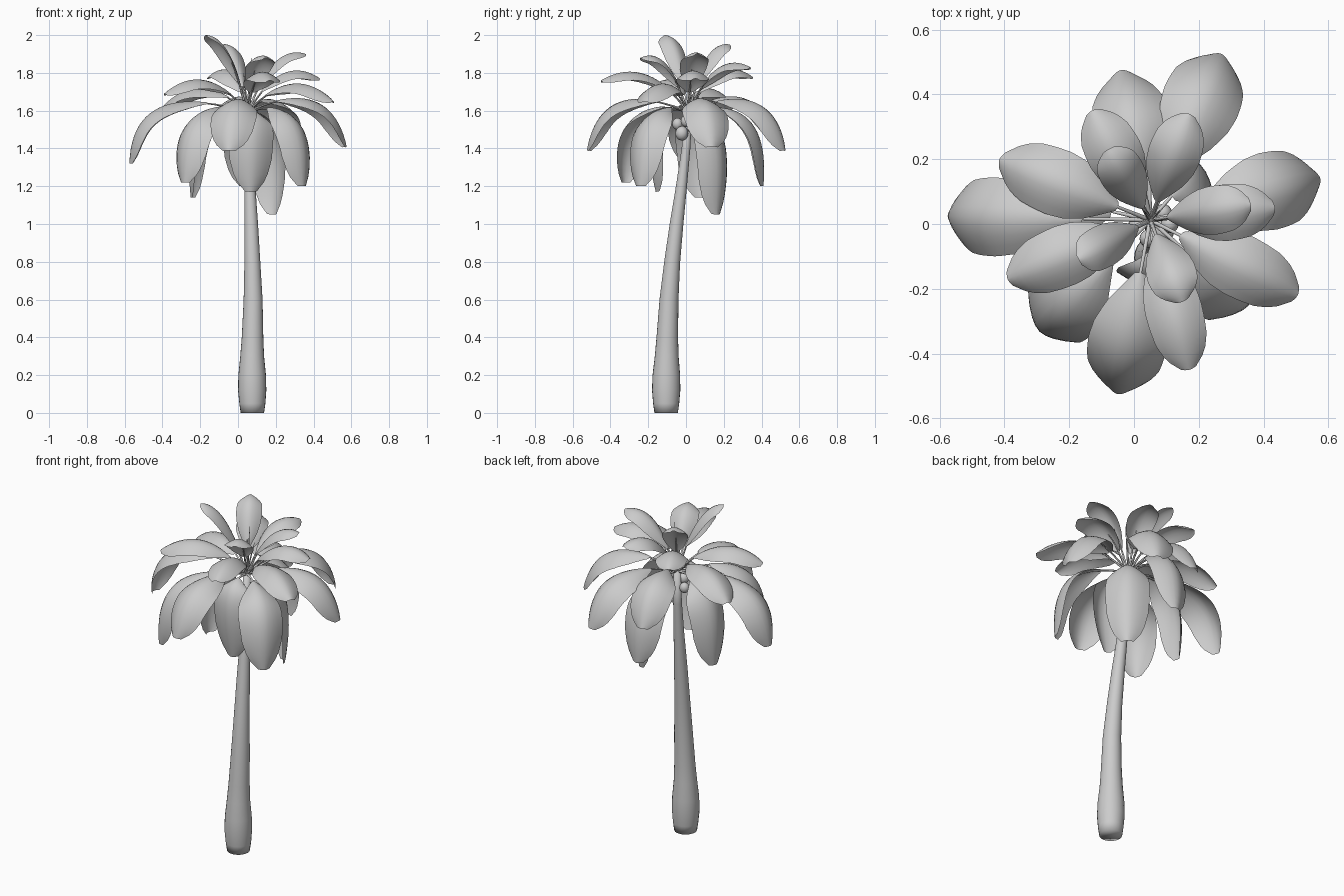
import bpy, bmesh, math
from mathutils import Vector

if "Cube" in bpy.data.objects:
    bpy.data.objects.remove(bpy.data.objects["Cube"])

CROWN = Vector((0.05, 0.012, 1.6))


def make_object(name, bm, angle=60):
    bmesh.ops.recalc_face_normals(bm, faces=bm.faces)
    me = bpy.data.meshes.new(name)
    bm.to_mesh(me)
    bm.free()
    for p in me.polygons:
        p.use_smooth = True
    ob = bpy.data.objects.new(name, me)
    bpy.context.collection.objects.link(ob)
    bpy.context.view_layer.objects.active = ob
    ob.select_set(True)
    bpy.ops.object.shade_smooth_by_angle(angle=math.radians(angle))
    ob.select_set(False)
    return ob


def frame(path, i, side):
    t = (path[min(i + 1, len(path) - 1)] - path[max(i - 1, 0)]).normalized()
    return side, t.cross(side).normalized()


def tube(bm, path, radii, side, sides):
    rings = []
    for i, p in enumerate(path):
        u, v = frame(path, i, side)
        rings.append([bm.verts.new(p + radii[i] * (u * math.cos(a) + v * math.sin(a)))
                      for a in (2 * math.pi * k / sides for k in range(sides))])
    for a, b in zip(rings, rings[1:]):
        for k in range(sides):
            bm.faces.new((a[k], a[(k + 1) % sides], b[(k + 1) % sides], b[k]))
    bm.faces.new(rings[0])
    bm.faces.new(rings[-1])


def lerp_table(table, s):
    for (s0, w0), (s1, w1) in zip(table, table[1:]):
        if s <= s1:
            return w0 + (w1 - w0) * (s - s0) / (s1 - s0)
    return table[-1][1]


# Trunk: leaning, swollen at the foot
trunk = [(.076, -.105, 0, .062), (.076, -.105, .05, .069), (.075, -.105, .12, .075),
         (.075, -.104, .2, .073), (.075, -.102, .3, .063), (.077, -.099, .4, .057),
         (.08, -.09, .6, .05), (.076, -.073, .8, .042), (.07, -.05, 1.0, .036),
         (.063, -.024, 1.2, .029), (.055, .0, 1.4, .023), (.05, .012, 1.6, .02)]
bm = bmesh.new()
tube(bm, [Vector(p[:3]) for p in trunk], [p[3] for p in trunk], Vector((1, 0, 0)), 24)
make_object("trunk", bm, 120)

# Fronds, given by their tip positions
tips = [(-.17, -.11, 2.0), (-.08, .23, 1.95), (.36, .06, 1.9), (.15, -.24, 1.88),
        (.17, .34, 1.83), (-.13, .35, 1.78), (.435, .05, 1.77), (.17, -.45, 1.76),
        (-.39, -.17, 1.69), (.505, -.22, 1.65), (-.415, .2, 1.6), (-.04, .475, 1.45),
        (.575, .14, 1.41), (.27, .525, 1.39), (-.05, -.525, 1.39), (-.575, .025, 1.32),
        (-.29, -.33, 1.22), (.35, -.25, 1.2), (.04, .41, 1.2), (.07, -.16, 1.17),
        (-.25, .08, 1.14), (.19, .17, 1.05)]
outline = [(0, .14), (.08, .44), (.18, .73), (.32, .93), (.48, 1), (.64, .98),
           (.78, .92), (.88, .78), (.95, .57), (1, .27)]
STEPS, ACROSS = 18, 8

for n, tip in enumerate(tips, 1):
    tip = Vector(tip)
    flat = Vector((tip.x - CROWN.x, tip.y - CROWN.y, 0))
    reach, out = flat.length, flat.normalized()
    side = Vector((0, 0, 1)).cross(out)
    d = 2 - tip.z
    # Middle fronds arch further out before hanging
    bulge = max(0, 1 - abs(tip.z - 1.33) / 0.25)
    far = (0.42 + d * d + 0.1 * bulge) * reach
    if tip.z < 1.3:
        far = max(far, 0.3)
    ctrl = Vector((CROWN.x, CROWN.y, 1.78 + 0.4 * (tip.z - 1.45) + 0.05 * bulge)) + out * far

    def bend(t):
        return CROWN * (1 - t) ** 2 + ctrl * 2 * t * (1 - t) + tip * t * t

    # Arched blade
    half = 0.066 + 0.056 * min(d / 0.6, 1)
    path = [bend(0.19 + 0.81 * i / STEPS) for i in range(STEPS + 1)]
    bm = bmesh.new()
    rows = []
    for i, p in enumerate(path):
        u, v = frame(path, i, side)
        w = half * lerp_table(outline, i / STEPS)
        row = []
        for k in range(ACROSS + 1):
            c = 2 * k / ACROSS - 1
            row.append(bm.verts.new(p + u * c * w - v * 0.52 * w * abs(c) ** 1.7))
        rows.append(row)
    for a, b in zip(rows, rows[1:]):
        for k in range(ACROSS):
            bm.faces.new((a[k], a[k + 1], b[k + 1], b[k]))
    make_object(f"frond_blade_{n}", bm)

    # Stalk, tucked just under the base of the blade
    bm = bmesh.new()
    path = [bend(0.4 * i / 8) for i in range(9)]
    radii = [0.007 - 0.005 * i / 8 for i in range(9)]
    low = [p - frame(path, i, side)[1] * 0.006 for i, p in enumerate(path)]
    tube(bm, low, radii, side, 6)
    make_object(f"frond_stalk_{n}", bm)

# Young spears in the middle of the crown
for n, (dx, dy, dz) in enumerate([(.02, .0, .28), (-.02, .03, .2), (.03, .03, .18)], 1):
    bm = bmesh.new()
    path = [CROWN + Vector((dx, dy, dz)) * f for f in (0, .5, 1)]
    tube(bm, path, [.006, .004, .001], Vector((1, 0, 0)), 6)
    make_object(f"young_spear_{n}", bm)

# Coconuts
nuts = [(.09, -.022, 1.48, .034), (.11, .0, 1.545, .028), (.09, .035, 1.51, .027),
        (.045, -.045, 1.53, .028), (.01, .0, 1.5, .027)]
for n, (x, y, z, r) in enumerate(nuts, 1):
    bm = bmesh.new()
    bmesh.ops.create_uvsphere(bm, u_segments=16, v_segments=10, radius=r)
    bmesh.ops.scale(bm, vec=(1, 1, 1.12), verts=bm.verts)
    bmesh.ops.translate(bm, vec=(x, y, z), verts=bm.verts)
    make_object(f"coconut_{n}", bm)
